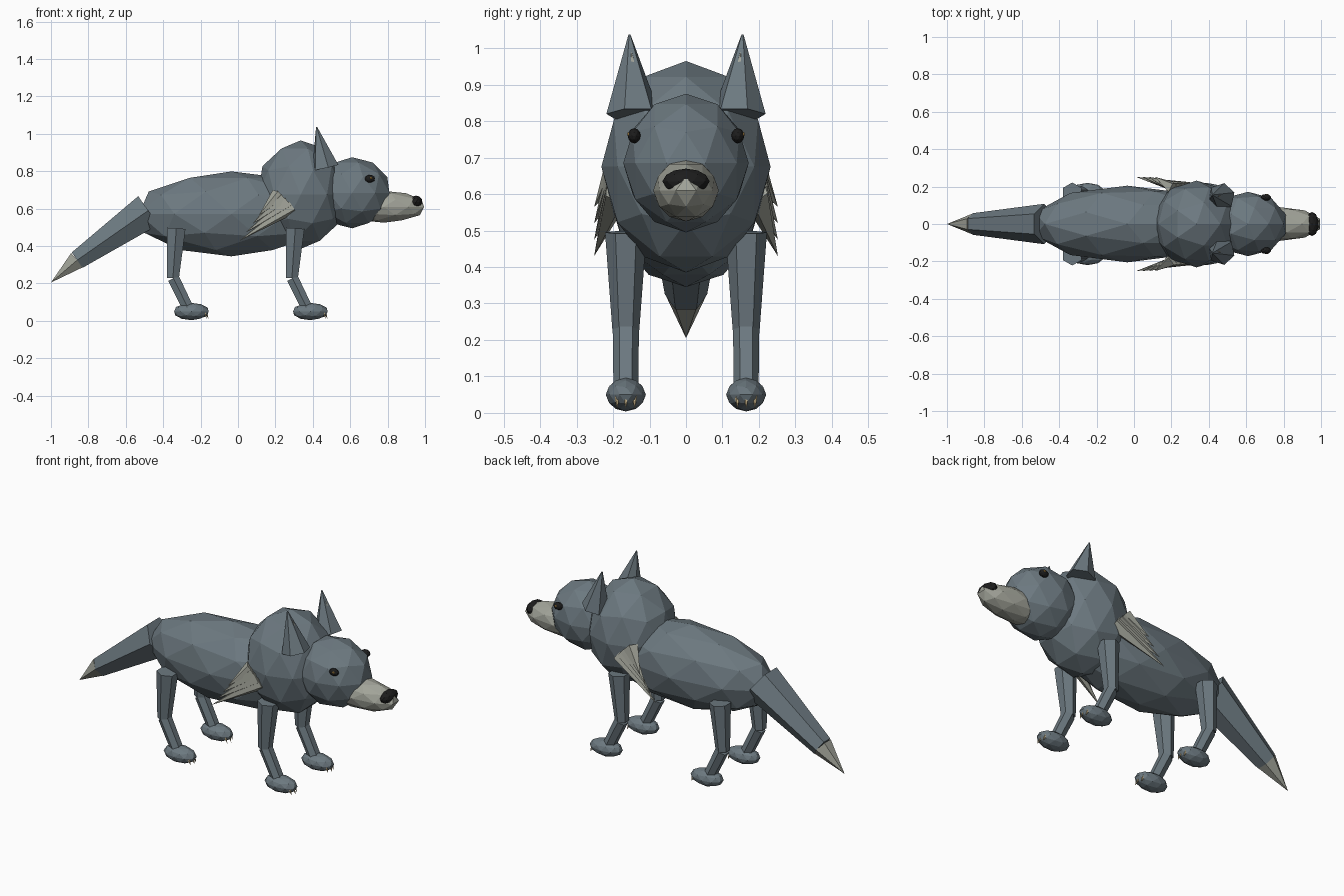
import bpy
import bmesh
from math import pi
from mathutils import Matrix, Vector

old = bpy.data.objects.get("Cube")
if old:
    bpy.data.objects.remove(old, do_unlink=True)


def material(name, rgb):
    mat = bpy.data.materials.new(name)
    mat.use_nodes = True
    mat.diffuse_color = (*rgb, 1)
    mat.node_tree.nodes["Principled BSDF"].inputs["Base Color"].default_value = (*rgb, 1)
    return mat


FUR = material("slate_fur", (0.15, 0.19, 0.215))
PALE = material("pale_fur", (0.36, 0.37, 0.32))
BLACK = material("black", (0.012, 0.012, 0.012))
CLAW = material("claw_cream", (0.55, 0.43, 0.24))
AMBER = material("amber", (0.5, 0.28, 0.06))


def finish(name, bm, mat):
    mesh = bpy.data.meshes.new(name)
    bm.to_mesh(mesh)
    bm.free()
    mesh.materials.append(mat)
    obj = bpy.data.objects.new(name, mesh)
    bpy.context.collection.objects.link(obj)
    return obj


def blob(name, centre, radii, mat, detail=2):
    """Faceted ellipsoid."""
    bm = bmesh.new()
    place = Matrix.Translation(centre) @ Matrix.Diagonal((*radii, 1))
    bmesh.ops.create_icosphere(bm, subdivisions=detail, radius=1, matrix=place)
    return finish(name, bm, mat)


def limb(name, start, end, r1, r2, mat, sides=6, spin=pi / 6):
    """Tapered prism or spike from start to end."""
    a, b = Vector(start), Vector(end)
    turn = (b - a).to_track_quat('Z', 'Y').to_matrix().to_4x4()
    bm = bmesh.new()
    bmesh.ops.create_cone(bm, cap_ends=True, segments=sides, radius1=r1, radius2=r2,
                          depth=(b - a).length,
                          matrix=Matrix.Translation((a + b) / 2) @ turn @ Matrix.Rotation(spin, 4, 'Z'))
    bmesh.ops.remove_doubles(bm, verts=bm.verts, dist=0.00001)
    return finish(name, bm, mat)


# Torso, mane and head
blob("body", (-0.035, 0, 0.572), (0.52, 0.205, 0.227), FUR)
blob("mane", (0.335, 0, 0.675), (0.24, 0.232, 0.29), FUR)
blob("head", (0.61, 0, 0.685), (0.21, 0.172, 0.19), FUR)
blob("muzzle", (0.78, 0, 0.61), (0.226, 0.09, 0.085), PALE)
blob("nose", (0.952, 0, 0.635), (0.035, 0.065, 0.035), BLACK)

# Tail with pale tip
limb("tail", (-0.48, 0, 0.59), (-0.86, 0, 0.325), 0.108, 0.058, FUR)
limb("tail_tip", (-0.86, 0, 0.325), (-1, 0, 0.205), 0.057, 0, PALE)

for side, s in (("left", 1), ("right", -1)):
    # Eyes
    blob(f"{side}_eye", (0.705, s * 0.142, 0.76), (0.028, 0.018, 0.021), BLACK)
    blob(f"{side}_iris", (0.711, s * 0.154, 0.764), (0.009, 0.008, 0.008), AMBER, 1)

    # Ears
    limb(f"{side}_ear", (0.467, s * 0.145, 0.82), (0.42, s * 0.155, 1.037), 0.075, 0.003, FUR)
    limb(f"{side}_inner_ear", (0.47, s * 0.145, 0.84), (0.45, s * 0.149, 0.99), 0.05, 0, PALE)

    # Swept-back shoulder tufts
    for i in range(4):
        base = (0.285 - 0.023 * i, s * 0.185, 0.61 + 0.02 * i)
        tip = (0.01 + 0.034 * i, s * 0.252, 0.43 + 0.045 * i)
        limb(f"{side}_tuft_{i + 1}", base, tip, 0.042, 0, PALE, 5)

    # Legs, paws and claws
    y = s * 0.165
    for end, x in (("hind", 0), ("front", 0.636)):
        part = f"{end}_{side}"
        limb(part + "_upper_leg", (x - 0.33, y, 0.495), (x - 0.348, y, 0.228), 0.057, 0.037, FUR)
        limb(part + "_lower_leg", (x - 0.345, y, 0.228), (x - 0.268, y, 0.07), 0.036, 0.034, FUR)
        blob(part + "_paw", (x - 0.249, y, 0.05), (0.097, 0.055, 0.046), FUR)
        for i in (-1, 0, 1):
            cy = y + i * 0.024
            bx = x - 0.172 - abs(i) * 0.008
            limb(f"{part}_claw_{i + 2}", (bx, cy, 0.05), (bx + 0.014, cy, 0.012),
                 0.009, 0, CLAW, 5)
